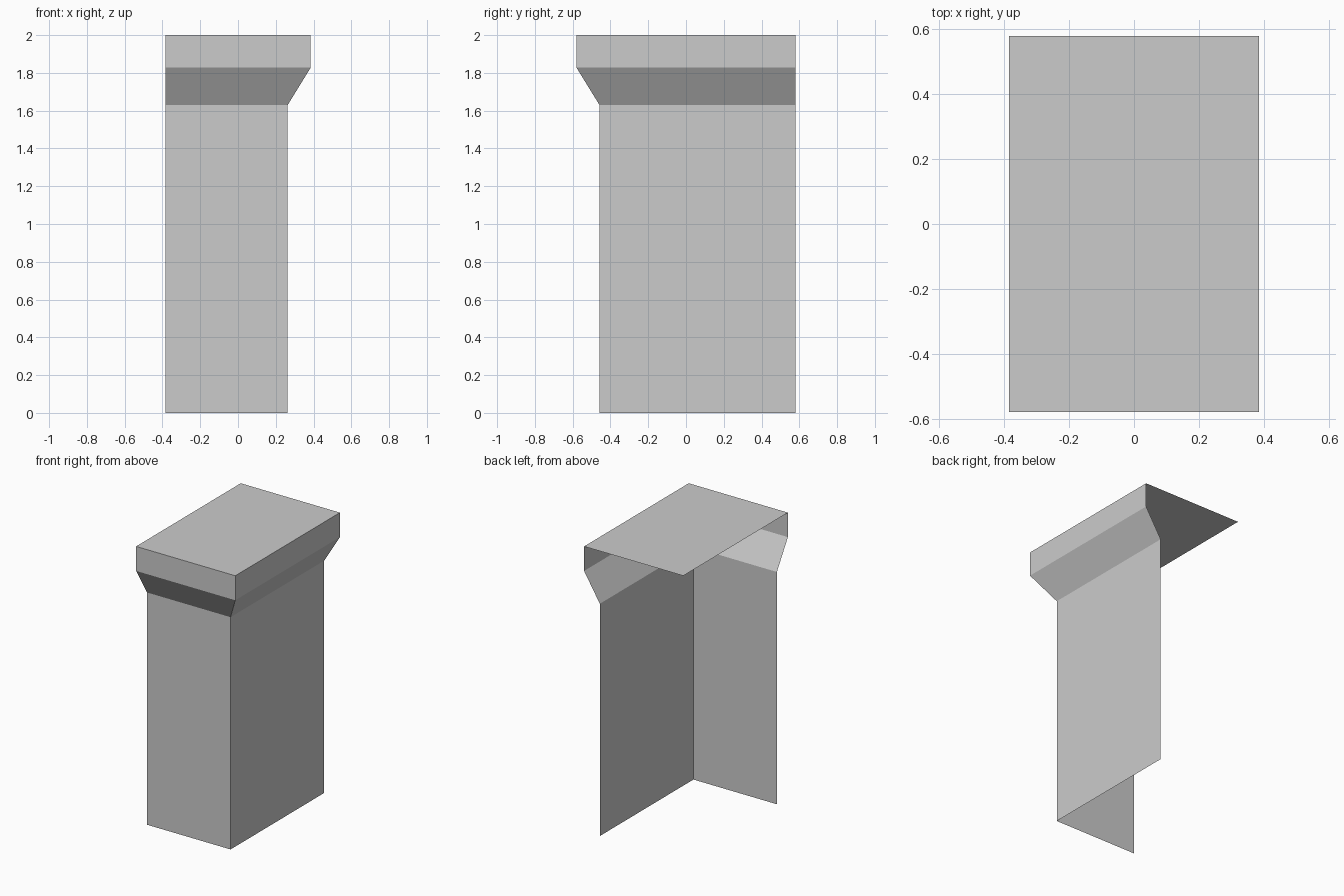
import bpy, bmesh

cube = bpy.data.objects.get("Cube")
if cube:
    bpy.data.objects.remove(cube, do_unlink=True)

stone = bpy.data.materials.new("grey_stone")
stone.use_nodes = True
grey = (0.6, 0.6, 0.6, 1)
stone.diffuse_color = grey
stone.node_tree.nodes["Principled BSDF"].inputs["Base Color"].default_value = grey

X, Y = 0.385, 0.58          # half width and half depth of the cap
STEP = 0.122                # overhang of the cap over the shaft


def shell(name, levels, closed=False):
    """Open corner shell: a front and a right wall through (overhang inset, height) levels."""
    bm = bmesh.new()
    rows = []
    for inset, z in levels:
        x, y = X - inset, -Y + inset
        rows.append([bm.verts.new(p) for p in ((-X, y, z), (x, y, z), (x, Y, z))])
    for low, high in zip(rows, rows[1:]):
        for i in range(2):
            bm.faces.new((low[i], low[i + 1], high[i + 1], high[i]))
    if closed:
        bm.faces.new(rows[-1] + [bm.verts.new((-X, Y, levels[-1][1]))])
    mesh = bpy.data.meshes.new(name)
    bm.to_mesh(mesh)
    bm.free()
    mesh.materials.append(stone)
    obj = bpy.data.objects.new(name, mesh)
    bpy.context.collection.objects.link(obj)


# Straight walls, flared corbel, and the rim with its flat top
shell("shaft_walls", [(STEP, 0), (STEP, 1.63)])
shell("corbel", [(STEP, 1.63), (0, 1.828)])
shell("cap", [(0, 1.828), (0, 2)], closed=True)
